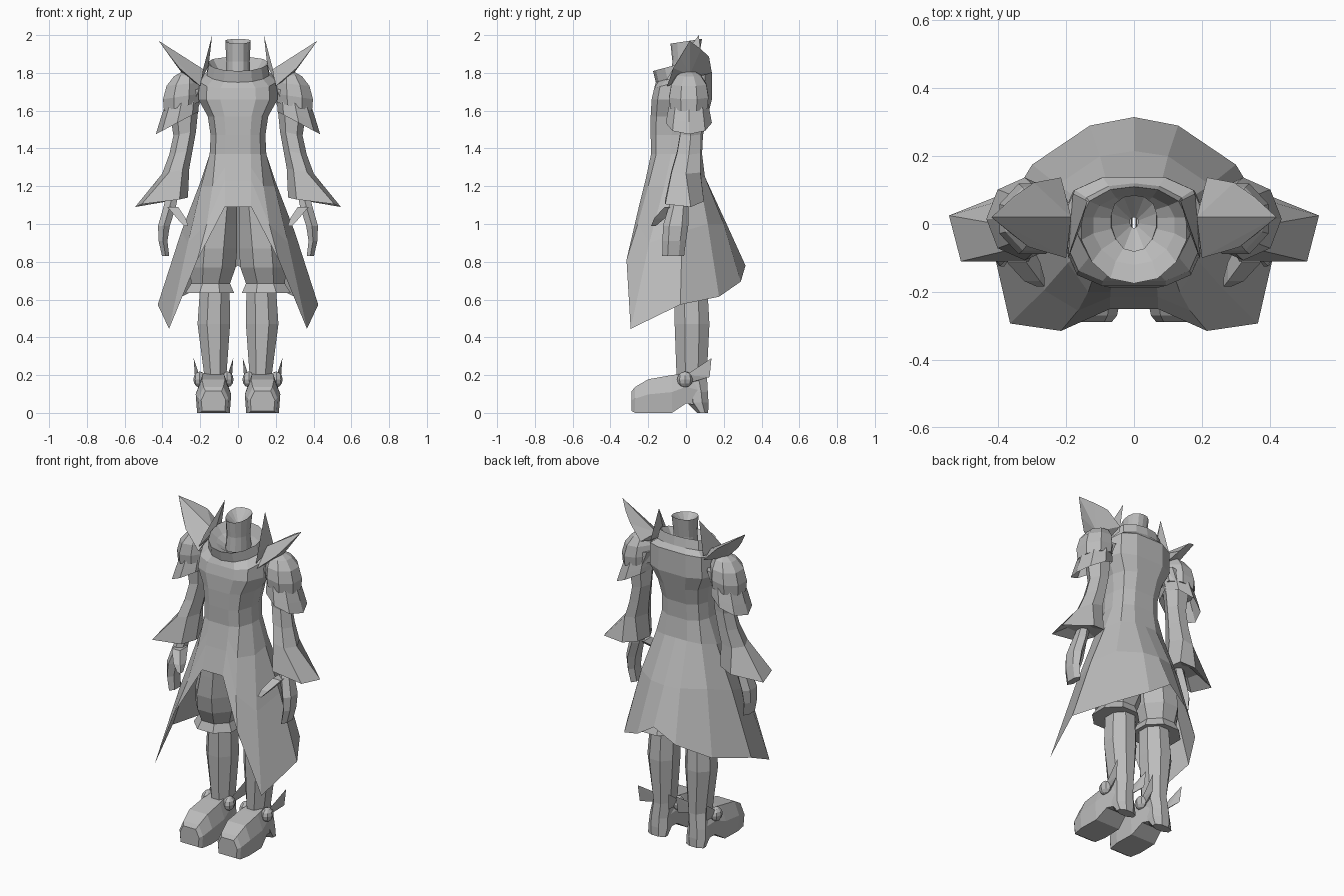
import bpy, bmesh, math
from mathutils import Vector

grey = bpy.data.materials.new("plain_grey")
grey.diffuse_color = (0.5, 0.5, 0.5, 1)


def finish(name, bm, recalc=True, mirror=True):
    if recalc:
        bmesh.ops.recalc_face_normals(bm, faces=bm.faces)
    me = bpy.data.meshes.new(name)
    bm.to_mesh(me)
    bm.free()
    me.materials.append(grey)
    ob = bpy.data.objects.new(name, me)
    bpy.context.collection.objects.link(ob)
    if mirror:
        mod = ob.modifiers.new("mirror", 'MIRROR')
        mod.use_clip = True
        mod.merge_threshold = 0.0005
    return ob


def loft(name, rings, closed=True, caps=(True, True), recalc=True):
    """Skin a list of equal-length point rings, given bottom to top."""
    bm = bmesh.new()
    rows = [[bm.verts.new(p) for p in r] for r in rings]
    n = len(rows[0])
    for a, b in zip(rows, rows[1:]):
        for i in range(n if closed else n - 1):
            j = (i + 1) % n
            bm.faces.new((a[i], a[j], b[j], b[i]))
    if caps[0]:
        bm.faces.new(rows[0][::-1])
    if caps[1]:
        bm.faces.new(rows[-1])
    return finish(name, bm, recalc)


def oval(cx, cy, rx, ry, z, n=8, tilt=0.0, start=None):
    """Horizontal oval ring; tilt drops or lifts it along x."""
    s = math.pi / n if start is None else start
    k = 1.06 if n == 8 and start is None else 1.0
    out = []
    for i in range(n):
        a = s + 2 * math.pi * i / n
        dx = k * rx * math.cos(a)
        out.append((cx + dx, cy + k * ry * math.sin(a), z + tilt * dx))
    return out


def hull(name, pts):
    bm = bmesh.new()
    for p in pts:
        bm.verts.new(p)
    bmesh.ops.convex_hull(bm, input=bm.verts)
    return finish(name, bm)


FX = (0, .45, .8, 1, 1, .85, .45, 0)
BODY = (0, 0, .1, .4, .65, .88, 1, 1)
ROUND = (0, .05, .22, .45, .68, .85, .97, 1)


def half(w, yf, yb, zf, zb=None, fy=BODY):
    """Half body ring from front centre round to back centre."""
    zb = zf if zb is None else zb
    return [(w * x, yf + (yb - yf) * y, zf + (zb - zf) * y) for x, y in zip(FX, fy)]


# Coat skirt: pointed front tails, rounded back hem
hem = [(0, -.25, 1.09), (.07, -.25, 1.09), (.215, -.315, .81), (.365, -.293, .445),
       (.425, -.03, .573), (.30, .175, .615), (.13, .29, .695), (0, .315, .78)]
middle = [(0, -.215, 1.23), (.07, -.215, 1.23), (.165, -.255, 1.0), (.265, -.195, .9),
          (.30, -.02, .96), (.225, .115, 1.0), (.10, .2, 1.0), (0, .215, 1.0)]
upper = [(0, -.2, 1.3), (.069, -.2, 1.3), (.135, -.2, 1.2), (.195, -.115, 1.2),
         (.20, -.015, 1.22), (.155, .07, 1.24), (.075, .1, 1.25), (0, .1, 1.25)]
waist = half(.15, -.185, .085, 1.37)
loft("coat_skirt", [hem, middle, upper, waist], False, (False, False), False)

# Coat body up to the standing collar and inner lining
loft("coat_body", [waist,
                   half(.145, -.187, .09, 1.47),
                   half(.16, -.187, .115, 1.57),
                   half(.21, -.182, .137, 1.66),
                   half(.205, -.168, .137, 1.72, 1.80),
                   half(.165, -.16, .12, 1.75, 1.83, ROUND),
                   half(.155, -.175, .11, 1.81, 1.885, ROUND),
                   half(.12, -.12, .085, 1.795, 1.82, ROUND),
                   half(.065, -.075, .06, 1.77, None, ROUND)],
     False, (False, False), False)

# Neck stump with a hollow top
loft("neck", [half(.068, -.08, .075, 1.76, None, ROUND),
              half(.062, -.072, .065, 1.86, None, ROUND),
              half(.067, -.082, .085, 1.955, 1.98, ROUND),
              half(.012, -.012, .02, 1.91, None, ROUND)],
     False, (False, False), False)

# Collar points
hull("collar_point", [(.195, -.105, 1.76), (.18, .09, 1.80), (.137, .068, 2.0),
                      (.155, .0, 1.84), (.185, -.07, 1.82)])

# Shoulder armour: rounded dome, flared lower plate and horn
loft("shoulder_dome", [oval(.300, .015, .094, .100, 1.62, 8, -.25),
                       oval(.300, .015, .099, .106, 1.675, 8, -.15),
                       oval(.292, .015, .088, .095, 1.74, 8, -.1),
                       oval(.280, .015, .060, .064, 1.788, 8, -.1),
                       oval(.270, .015, .025, .028, 1.81, 8, -.1)])
loft("shoulder_plate", [oval(.322, .015, .113, .122, 1.535, 8, -.53, 0),
                        oval(.312, .015, .104, .114, 1.58, 8, -.4, 0),
                        oval(.30, .015, .092, .102, 1.64, 8, -.3, 0)],
     caps=(False, True), recalc=False)
hull("shoulder_horn", [(.20, -.10, 1.73), (.215, .137, 1.80), (.31, -.068, 1.825),
                       (.295, .122, 1.885), (.36, -.03, 1.885), (.355, .08, 1.925),
                       (.185, .02, 1.82), (.29, .02, 1.79), (.42, .02, 1.97)])

# Sleeve with wide square cuff, lined inside
cuff = [(.51, -.11, 1.105), (.545, .025, 1.09), (.37, .095, 1.12),
        (.28, .07, 1.14), (.265, -.03, 1.14), (.31, -.11, 1.13)]
mid = Vector((.37, -.01, 1.15))
lining = [mid + (Vector((p[0], p[1], 1.15)) - mid) * .5 for p in cuff]
st = -math.pi / 3
loft("sleeve", [lining, cuff,
                oval(.330, .0, .072, .088, 1.28, 6, -.2, st),
                oval(.302, .015, .062, .072, 1.38, 6, -.2, st),
                oval(.282, .025, .060, .064, 1.48, 6, -.2, st),
                oval(.285, .025, .075, .075, 1.6, 6, -.2, st),
                oval(.235, .02, .06, .08, 1.71, 6, -.2, st)],
     caps=(True, True), recalc=False)

# Hand: mitten of fingers and a thumb reaching forward
loft("hand", [oval(.383, -.068, .022, .058, .83, 6),
              oval(.397, -.062, .027, .062, .91, 6),
              oval(.392, -.055, .036, .067, .99, 6),
              oval(.362, -.04, .038, .052, 1.09, 6),
              oval(.345, -.03, .035, .035, 1.16, 6)])
loft("thumb", [oval(.275, -.172, .016, .018, .99, 4),
               oval(.30, -.14, .033, .040, 1.03, 4),
               oval(.345, -.075, .040, .055, 1.09, 4)])

# Baggy breeches with flared leg bands
loft("breeches", [oval(.15, .02, .132, .13, .635),
                  oval(.145, .02, .105, .11, .685),
                  oval(.135, .015, .125, .148, .77),
                  oval(.127, .005, .125, .158, .87),
                  oval(.108, -.01, .105, .145, 1.0),
                  oval(.09, -.03, .085, .125, 1.12)])

# Boot shaft down to the heel
loft("boot_shaft", [oval(.13, .088, .06, .030, 0),
                    oval(.13, .062, .066, .058, .055),
                    oval(.13, .055, .062, .062, .11),
                    oval(.12, .03, .06, .082, .2),
                    oval(.128, .032, .088, .094, .47),
                    oval(.123, .027, .08, .088, .66)])

# Shoe: cross-sections from the toe backwards
shoe = []
for y, w, zb, zt in [(-.288, .065, .01, .115), (-.270, .080, 0, .137), (-.2, .094, 0, .178),
                     (-.075, .090, 0, .2), (.0, .075, .05, .21), (.06, .06, .04, .19)]:
    zm = zb + (zt - zb) * .55
    shoe.append([(.13 + w * f, y, z) for f, z in
                 [(-.92, zb), (.92, zb), (1, zm), (.65, zt), (-.65, zt), (-1, zm)]])
loft("shoe", shoe)

# Ankle studs and wing plates on both sides of each foot
for label, side in (("outer", 1), ("inner", -1)):
    bm = bmesh.new()
    bmesh.ops.create_uvsphere(bm, u_segments=8, v_segments=6, radius=.042)
    for v in bm.verts:
        v.co = Vector((.13 + side * .073 + v.co.x * .8, v.co.y - .005, v.co.z + .177))
    finish(label + "_ankle_stud", bm)
    hull(label + "_ankle_wing",
         [(.13 + side * x, y, z) for x, y, z in
          [(.075, .0, .2), (.06, .0, .155), (.105, .135, .29), (.098, .125, .19),
           (.07, .06, .17), (.085, .05, .22)]])
